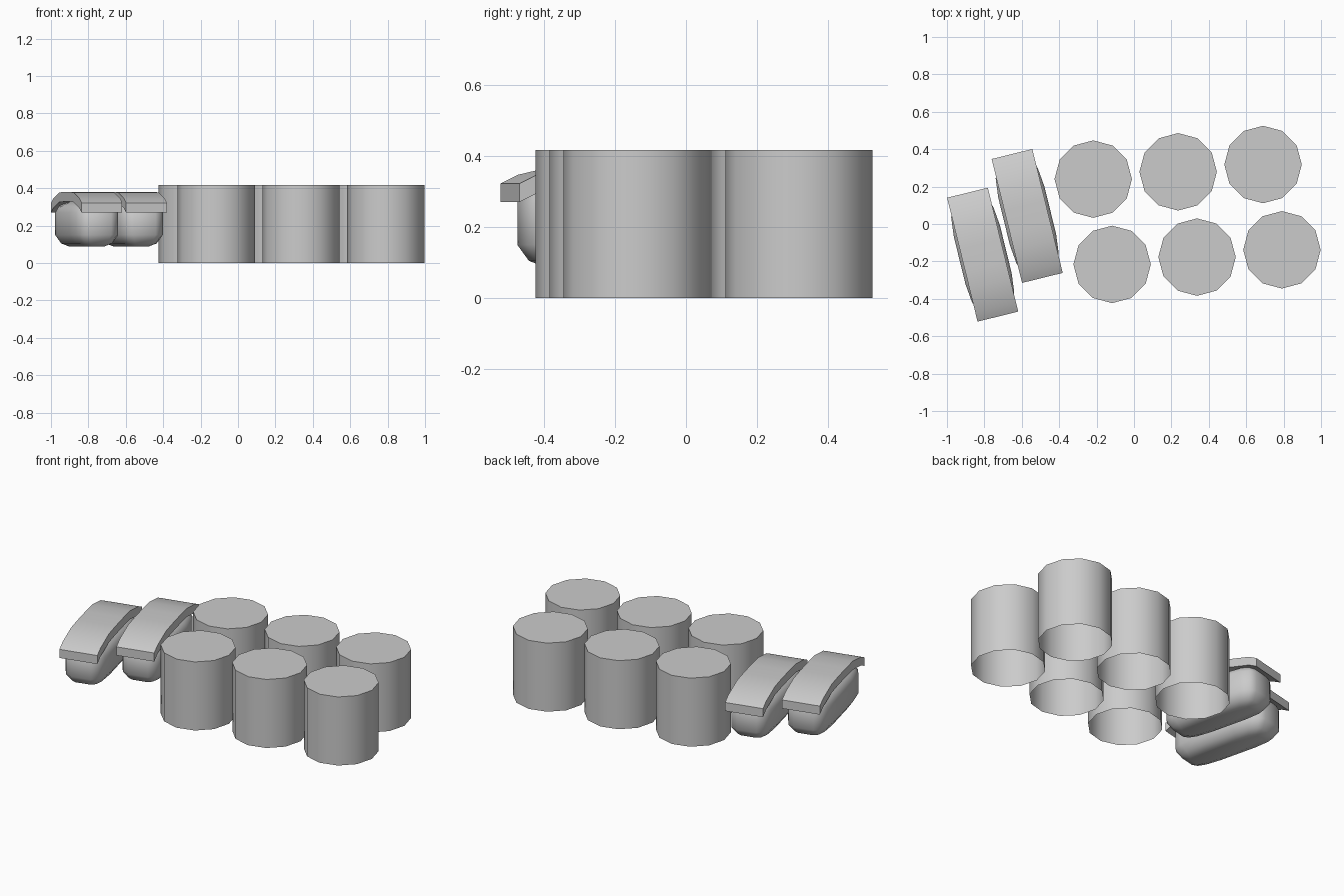
import bpy, bmesh
from math import radians, cos, sin, pi

if "Cube" in bpy.data.objects:
    bpy.data.objects.remove(bpy.data.objects["Cube"])


def make_object(name, bm, loc, rot=0.0, angle=50):
    bmesh.ops.recalc_face_normals(bm, faces=bm.faces)
    mesh = bpy.data.meshes.new(name)
    bm.to_mesh(mesh)
    bm.free()
    ob = bpy.data.objects.new(name, mesh)
    bpy.context.collection.objects.link(ob)
    ob.location = loc
    ob.rotation_euler.z = radians(rot)
    bpy.ops.object.select_all(action='DESELECT')
    ob.select_set(True)
    bpy.context.view_layer.objects.active = ob
    bpy.ops.object.shade_smooth_by_angle(angle=radians(angle))
    return ob


def loft(bm, rings, cap_start=True, cap_end=True):
    loops = [[bm.verts.new(p) for p in r] for r in rings]
    n = len(loops[0])
    for a, b in zip(loops, loops[1:]):
        for i in range(n):
            j = (i + 1) % n
            bm.faces.new((a[i], a[j], b[j], b[i]))
    if cap_start:
        bm.faces.new(loops[0][::-1])
    if cap_end:
        bm.faces.new(loops[-1])


# Rolls: twelve-sided drums, closed on top and open underneath
def roll(name, x, y, r=0.207, h=0.417):
    bm = bmesh.new()
    rings = [[(r * cos(i * pi / 6), r * sin(i * pi / 6), z) for i in range(12)]
             for z in (0, h)]
    loft(bm, rings, cap_start=False)
    ob = make_object(name, bm, (x, y, 0))
    # keep outward normals on the open shell
    top = max(ob.data.polygons, key=lambda f: f.center.z)
    if top.normal.z < 0:
        ob.data.flip_normals()


# Rice block: rounded box lofted from inset outlines
def rice(name, x, y, rot):
    quarter = [(0.127, 0.13), (0.116, 0.235), (0.095, 0.285), (0.06, 0.305)]
    outline = (quarter + [(-a, b) for a, b in quarter[::-1]]
               + [(-a, -b) for a, b in quarter] + [(a, -b) for a, b in quarter[::-1]])
    levels = [(0.088, 0.07), (0.105, 0.03), (0.15, 0.0), (0.27, 0.0),
              (0.305, 0.02), (0.325, 0.065)]
    rings = [[(px * (1 - d / 0.127), py * (1 - d / 0.305), z) for px, py in outline]
             for z, d in levels]
    bm = bmesh.new()
    loft(bm, rings)
    make_object(name, bm, (x, y, 0), rot)


# Topping: slab arched along its length
def topping(name, x, y, rot, w=0.112, t=0.052):
    half = [(-0.341, 0.322), (-0.29, 0.347), (-0.16, 0.377), (-0.06, 0.38)]
    arch = half + [(-a, z) for a, z in half[::-1]]
    rings = [[(-w, a, z), (w, a, z), (w, a, z - t), (-w, a, z - t)] for a, z in arch]
    bm = bmesh.new()
    loft(bm, rings)
    make_object(name, bm, (x, y, 0), rot, 30)


for i in range(3):
    roll(f"back_roll_{i + 1}", -0.218 + 0.454 * i, 0.240 + 0.039 * i)
    roll(f"front_roll_{i + 1}", -0.117 + 0.454 * i, -0.216 + 0.039 * i)

for i, (x, y) in enumerate([(-0.809, -0.164), (-0.571, 0.043)]):
    rice(f"rice_block_{i + 1}", x, y, 13.8)
    topping(f"topping_{i + 1}", x, y, 13.8)
